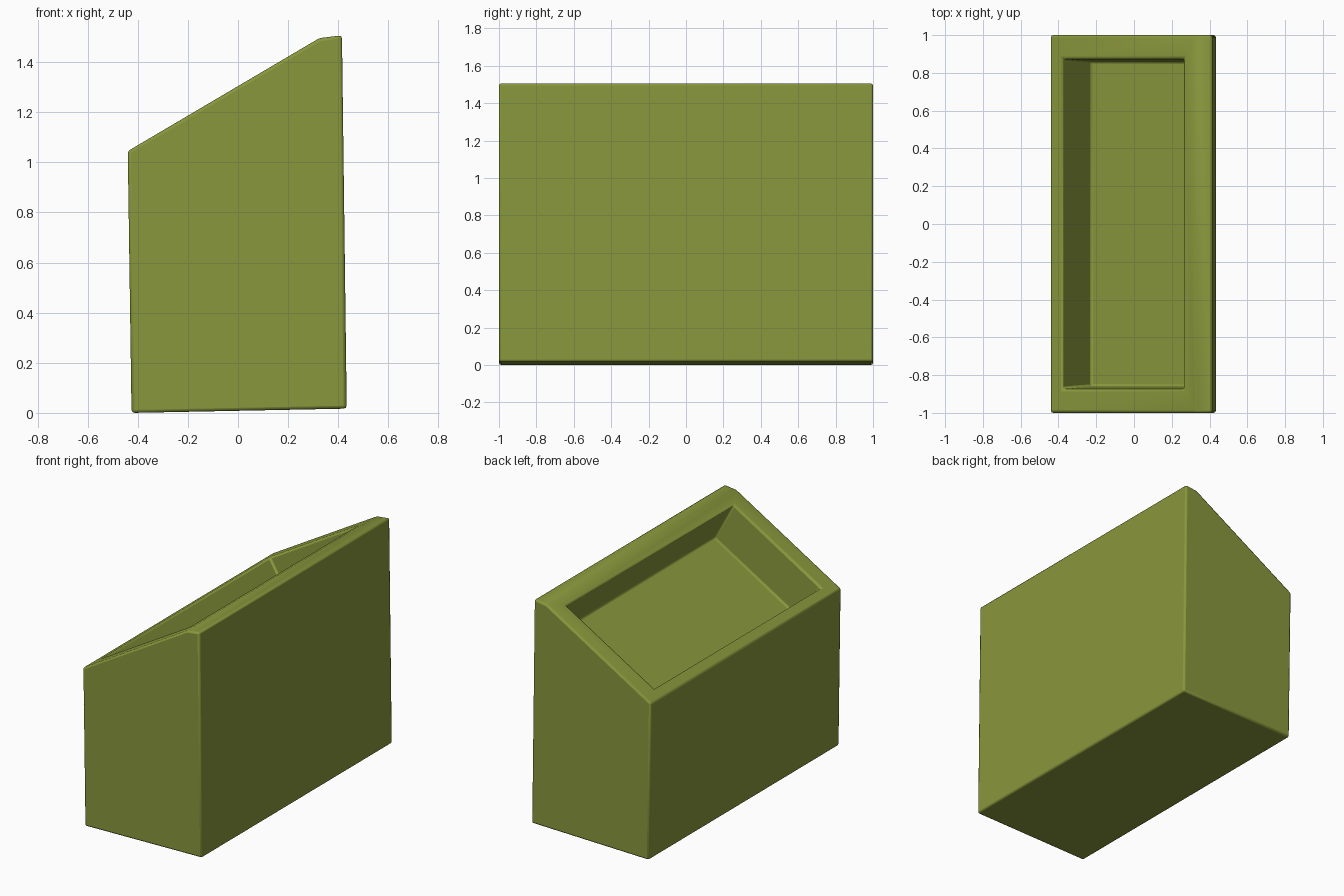
import bpy
import bmesh
from mathutils import Vector

cube = bpy.data.objects.get("Cube")
if cube:
    bpy.data.objects.remove(cube, do_unlink=True)

# Single olive finish
olive = bpy.data.materials.new("olive_green")
olive.use_nodes = True
colour = (0.25, 0.31, 0.045, 1)
olive.diffuse_color = colour
olive.node_tree.nodes["Principled BSDF"].inputs["Base Color"].default_value = colour

# Side profile (x, z), slightly leaning, with a sloped top and a short flat crest
PROFILE = [(-0.425, 0.0), (0.434, 0.017), (0.415, 1.507), (0.325, 1.496), (-0.44, 1.045)]
LOW, HIGH = Vector((-0.44, 0, 1.045)), Vector((0.325, 0, 1.496))

bm = bmesh.new()
end = bm.faces.new([bm.verts.new((x, -1, z)) for x, z in PROFILE])
ext = bmesh.ops.extrude_face_region(bm, geom=[end])
bmesh.ops.translate(bm, vec=(0, 2, 0),
                    verts=[g for g in ext["geom"] if isinstance(g, bmesh.types.BMVert)])
bmesh.ops.recalc_face_normals(bm, faces=bm.faces)

# Opening in the sloped top, inset to a rim of uneven width
slope = min(bm.faces, key=lambda f: (f.calc_center_median() - (LOW + HIGH) / 2).length)
normal = slope.normal.copy()
bmesh.ops.inset_individual(bm, faces=[slope], thickness=0.05)
for v in slope.verts:
    x = -0.38 if v.co.x < 0 else 0.262
    p = LOW.lerp(HIGH, (x - LOW.x) / (HIGH.x - LOW.x))
    v.co = (x, 0.873 if v.co.y > 0 else -0.873, p.z)

# Recess sunk square to the slope, with a slight draft on its walls
floor = bmesh.ops.extrude_discrete_faces(bm, faces=[slope])["faces"][0]
centre = floor.calc_center_median()
along = (HIGH - LOW).normalized()
for v in floor.verts:
    d = v.co - centre
    draft = along * (-0.012 if d.x > 0 else 0.012)
    draft.y = -0.013 if d.y > 0 else 0.013
    v.co += draft - normal * 0.28

bmesh.ops.recalc_face_normals(bm, faces=bm.faces)
mesh = bpy.data.meshes.new("sloped_planter_box")
bm.to_mesh(mesh)
bm.free()
mesh.materials.append(olive)

box = bpy.data.objects.new("sloped_planter_box", mesh)
bpy.context.collection.objects.link(box)

# Fine softened edges
bevel = box.modifiers.new("edge_bevel", "BEVEL")
bevel.width = 0.012
bevel.segments = 2
bevel.limit_method = "ANGLE"
bevel.angle_limit = 0.35

bpy.context.view_layer.objects.active = box
box.select_set(True)
bpy.ops.object.shade_smooth_by_angle(angle=0.5)
